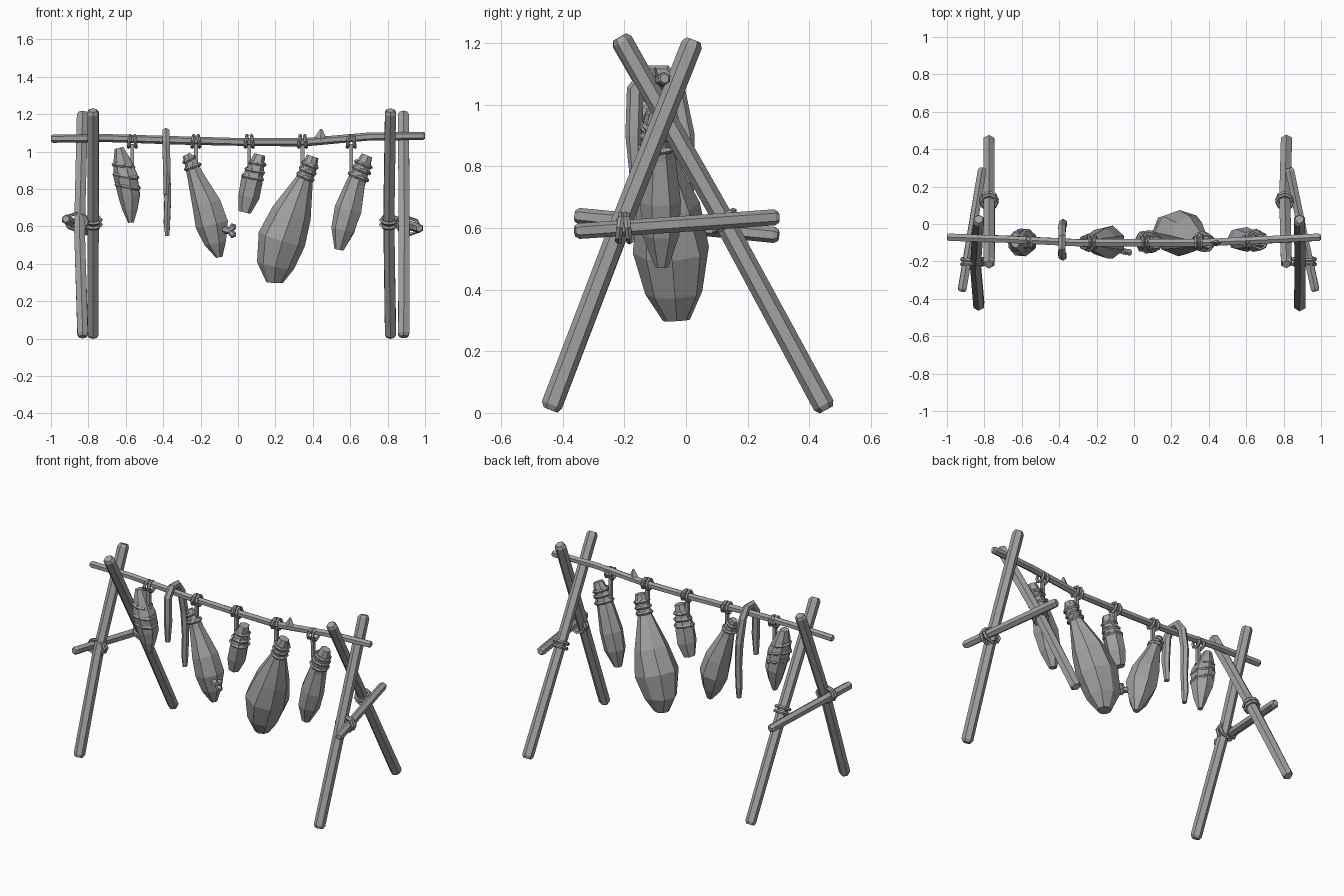
import bpy, bmesh, math, random
from mathutils import Vector

random.seed(4)
cube = bpy.data.objects.get("Cube")
if cube:
    bpy.data.objects.remove(cube)

grey = bpy.data.materials.new("plain grey")
grey.use_nodes = True
COLOUR = (0.36, 0.36, 0.36, 1)
grey.diffuse_color = COLOUR
grey.node_tree.nodes["Principled BSDF"].inputs["Base Color"].default_value = COLOUR
X, Y, Z = Vector((1, 0, 0)), Vector((0, 1, 0)), Vector((0, 0, 1))


def loft(name, points, ref, sides=6, squash=1.0, jitter=0.0, turn=0.0):
    """Skin flat-shaded rings along (x, y, z, radius) points; squash acts along ref."""
    bm = bmesh.new()
    centres = [Vector(p[:3]) for p in points]
    rings = []
    for i, p in enumerate(points):
        t = (centres[min(i + 1, len(points) - 1)] - centres[max(i - 1, 0)]).normalized()
        u = ref.cross(t).normalized()
        v = t.cross(u)
        ring = []
        for k in range(sides):
            a = math.tau * k / sides + turn
            r = p[3] * (1 + random.uniform(-jitter, jitter))
            ring.append(bm.verts.new(centres[i] + r * (u * math.cos(a) + v * math.sin(a) * squash)))
        rings.append(ring)
    for a, b in zip(rings, rings[1:]):
        for k in range(sides):
            n = (k + 1) % sides
            bm.faces.new((a[k], a[n], b[n], b[k]))
    bm.faces.new(rings[0])
    bm.faces.new(rings[-1])
    bmesh.ops.recalc_face_normals(bm, faces=bm.faces)
    mesh = bpy.data.meshes.new(name)
    bm.to_mesh(mesh)
    bm.free()
    mesh.materials.append(grey)
    obj = bpy.data.objects.new(name, mesh)
    bpy.context.collection.objects.link(obj)
    return obj


def pole(name, path, r, ref, jitter=0.06):
    """Rough wooden pole with chamfered ends."""
    pts = [Vector(p) for p in path]
    a = pts[0] + (pts[1] - pts[0]).normalized() * r * 0.5
    b = pts[-1] + (pts[-2] - pts[-1]).normalized() * r * 0.5
    full = [(*pts[0], r * 0.7), (*a, r)] + [(*p, r) for p in pts[1:-1]] + [(*b, r), (*pts[-1], r * 0.7)]
    return loft(name, full, ref, jitter=jitter)


def ring(name, centre, axis, rx, ry=None, cord=0.011):
    """Low-poly loop of cord around an axis."""
    bpy.ops.mesh.primitive_torus_add(major_segments=8, minor_segments=5,
                                     major_radius=1, minor_radius=cord / rx, location=centre)
    obj = bpy.context.object
    obj.name = name
    obj.scale = (rx, ry or rx, rx)
    obj.rotation_mode = 'QUATERNION'
    obj.rotation_quaternion = Vector(axis).to_track_quat('Z', 'Y')
    obj.data.materials.append(grey)


# End frames: two crossed legs, a side bar and lashings each
def end_frame(side, xa, xb, bar, bend_a, bend_b):
    front = [(xa, -0.44, 0.01), (xa + bend_a, -0.22, 0.6 - abs(bend_a)), (xa, 0.025, 1.21)]
    back = [(xb, 0.455, 0.01), (xb + bend_b, 0.115, 0.64), (xb, -0.215, 1.22)]
    pole(side + "_front_leg", front, 0.034, X)
    pole(side + "_back_leg", back, 0.034, X)
    start, end = Vector(bar[0]), Vector(bar[1])
    pole(side + "_side_bar", [start, start.lerp(end, 0.5), end], 0.026, X)
    along = (Vector(back[2]) - Vector(back[0])).normalized()
    for i in (-1, 1):
        tie = start.lerp(end, 0.24)
        tie.x = (tie.x + xa) / 2
        tie.y += i * 0.013
        ring(side + "_front_lashing", tie, (0, 1, i * 0.12), 0.058, 0.046)
        ring(side + "_back_lashing", Vector(back[1]) + along * (i * 0.014 - 0.02), along, 0.042)


end_frame("left", 0.885, 0.815, [(0.97, -0.36, 0.59), (0.83, 0.3, 0.635)], 0.005, -0.008)
end_frame("right", -0.83, -0.775, [(-0.92, -0.36, 0.64), (-0.81, 0.3, 0.575)], -0.018, 0.0)

# Top beam with a broken twig
beam = [(-1, -0.07, 1.07), (-0.7, -0.08, 1.073), (-0.3, -0.1, 1.06), (0, -0.1, 1.052),
        (0.35, -0.1, 1.05), (0.7, -0.085, 1.08), (1, -0.07, 1.085)]
pole("top_beam", beam, 0.022, Y)
loft("broken_twig", [(0.44, -0.1, 1.06, 0.04), (0.445, -0.1, 1.12, 0.006)], Y, 4, 0.5)


# Cords: two loops over the beam and a hanging strand
def hang(x, y, bottom):
    for dx in (-0.016, 0.016):
        ring("beam_loop", (x + dx, -0.097, 1.055), (1, 0, dx * 8), 0.031, cord=0.01)
    loft("hanging_cord", [(x, -0.1, 1.04, 0.014), (x, y, bottom, 0.014)], Y, 4, turn=math.pi / 4)


def wraps(points, places, grow=1.0, tilt=0.0, squash=1.0):
    """Cord loops around a lofted piece at (segment, fraction) places."""
    for i, f in places:
        a, b = Vector(points[i]), Vector(points[i + 1])
        p = a.lerp(b, f)
        axis = (b - a).to_3d() + X * tilt * (b - a).to_3d().length
        ring("meat_wrap", p.to_3d(), axis, p.w * grow, p.w * grow * squash)


# Wrapped roast
roast = [(-0.635, -0.1, 1.02, 0.025), (-0.62, -0.1, 0.96, 0.045), (-0.6, -0.1, 0.87, 0.066),
         (-0.58, -0.09, 0.76, 0.062), (-0.575, -0.09, 0.69, 0.042), (-0.572, -0.09, 0.62, 0.016)]
loft("wrapped_roast", roast, Y, 7, 1.1, 0.07)
wraps(roast, [(1, 0.4), (2, 0.0), (2, 0.5)], 1.0, -0.35)
hang(-0.565, -0.1, 0.9)

# Strip folded over the beam
strip = [(-0.385, -0.165, 0.77, 0.018), (-0.38, -0.17, 0.9, 0.028), (-0.385, -0.165, 1.05, 0.028),
         (-0.385, -0.125, 1.105, 0.026), (-0.385, -0.07, 1.105, 0.026), (-0.385, -0.03, 1.05, 0.028),
         (-0.38, 0.0, 0.9, 0.028), (-0.375, 0.0, 0.75, 0.026), (-0.38, 0.0, 0.62, 0.024),
         (-0.378, 0.0, 0.55, 0.016)]
loft("folded_strip", strip, X, 6, 0.8, 0.06)

# Ham with a forked bone
ham = [(-0.275, -0.1, 0.985, 0.024), (-0.25, -0.1, 0.94, 0.034), (-0.225, -0.1, 0.87, 0.045),
       (-0.165, -0.1, 0.72, 0.085), (-0.135, -0.1, 0.61, 0.094), (-0.115, -0.1, 0.51, 0.06),
       (-0.1, -0.1, 0.435, 0.018)]
loft("middle_ham", ham, Y, 7, 0.95, 0.07)
wraps(ham, [(0, 0.6), (1, 0.3)], 1.05)
hang(-0.225, -0.1, 0.88)
loft("ham_bone", [(-0.1, -0.13, 0.59, 0.022), (-0.04, -0.15, 0.575, 0.018)], Y, 6)
for tip in (0.6, 0.555):
    loft("bone_knob", [(-0.05, -0.15, 0.575, 0.012), (-0.025, -0.15, tip, 0.02),
                       (-0.012, -0.15, tip, 0.01)], Y, 6)

# Small cut
cut = [(0.115, -0.1, 0.985, 0.03), (0.1, -0.1, 0.93, 0.042), (0.075, -0.095, 0.85, 0.056),
       (0.055, -0.09, 0.76, 0.056), (0.035, -0.09, 0.675, 0.034)]
loft("small_cut", cut, Y, 6, 1.1, 0.08)
wraps(cut, [(0, 0.9), (1, 0.4), (1, 0.85)], 1.0, 0.1)
hang(0.06, -0.1, 0.88)

# Large ham
large = [(0.4, -0.1, 0.975, 0.03), (0.385, -0.1, 0.93, 0.042), (0.355, -0.09, 0.85, 0.045),
         (0.29, -0.06, 0.67, 0.108), (0.24, -0.045, 0.53, 0.128), (0.2, -0.035, 0.39, 0.098),
         (0.195, -0.03, 0.3, 0.045)]
loft("large_ham", large, Y, 8, 0.95, 0.06)
wraps(large, [(1, 0.0), (1, 0.4), (1, 0.8)], 1.0)
hang(0.345, -0.1, 0.87)

# Side ham
side_ham = [(0.69, -0.09, 0.98, 0.03), (0.665, -0.09, 0.92, 0.046), (0.63, -0.085, 0.83, 0.056),
            (0.59, -0.08, 0.69, 0.076), (0.56, -0.08, 0.58, 0.066), (0.54, -0.08, 0.475, 0.026)]
loft("side_ham", side_ham, Y, 7, 0.9, 0.07)
wraps(side_ham, [(0, 0.8), (1, 0.2), (1, 0.6)], 1.0)
hang(0.605, -0.09, 0.85)
